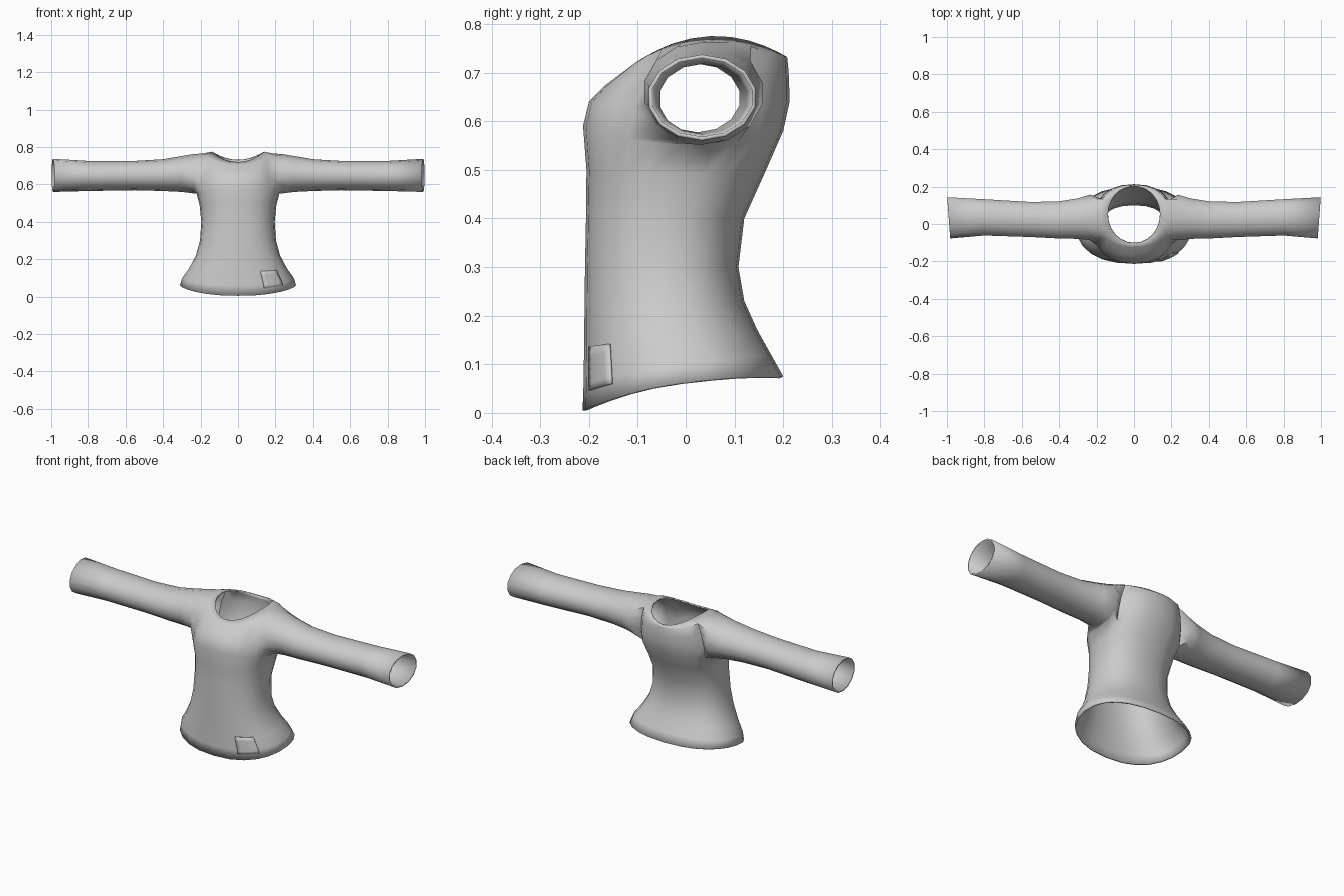
import bpy, bmesh
from math import sin, cos, pi, radians, copysign
from mathutils import Vector

cube = bpy.data.objects.get("Cube")
if cube:
    bpy.data.objects.remove(cube)

# One plain cloth colour
cloth = bpy.data.materials.new("grey cloth")
cloth.use_nodes = True
grey = (0.6, 0.6, 0.6, 1)
cloth.diffuse_color = grey
cloth.node_tree.nodes["Principled BSDF"].inputs["Base Color"].default_value = grey

# Torso rings: half width, front y, back y, front z, side z, back z
TORSO = [
    (.31, -.213, .20, .005, .062, .075),
    (.298, -.211, .175, .06, .1, .12),
    (.262, -.21, .147, .13, .15, .17),
    (.225, -.209, .12, .22, .22, .23),
    (.203, -.208, .108, .3, .3, .3),
    (.196, -.206, .12, .4, .4, .4),
    (.205, -.205, .165, .5, .49, .5),
    (.222, -.212, .2, .59, .553, .58),
    (.22, -.2, .213, .64, .62, .64),
    (.21, -.165, .212, .675, .69, .685),
    (.19, -.125, .21, .705, .765, .715),
    (.14, -.105, .208, .72, .775, .732),
]
# Sleeve rings: x, front y, back y, bottom z, top z
SLEEVE = [
    (.235, -.09, .16, .552, .763),
    (.3, -.082, .14, .56, .752),
    (.4, -.08, .124, .565, .735),
    (.55, -.072, .12, .569, .726),
    (.8, -.064, .135, .565, .726),
    (.99, -.08, .146, .56, .737),
]
SIDES = 24
LOW, HIGH, FIRST, LAST = 7, 10, 4, 8     # armhole rows and columns


def bulge(v, e=.87):
    return copysign(abs(v) ** e, v)


def torso_point(row, a):
    """Point on the torso at a fractional ring and an angle from the front."""
    i = min(int(row), len(TORSO) - 2)
    f = row - i
    w, yf, yb, zf, zs, zb = (p + (q - p) * f for p, q in zip(TORSO[i], TORSO[i + 1]))
    e = 1 if row > HIGH else .87
    c = cos(a)
    z = zs + c * (zf - zb) / 2 + c * c * ((zf + zb) / 2 - zs)
    return Vector((w * bulge(sin(a), e), (yf + yb) / 2 - (yb - yf) / 2 * bulge(c, e), z))


def finish(name, bm):
    me = bpy.data.meshes.new(name)
    bm.to_mesh(me)
    bm.free()
    me.materials.append(cloth)
    ob = bpy.data.objects.new(name, me)
    bpy.context.collection.objects.link(ob)
    bpy.ops.object.select_all(action='DESELECT')
    ob.select_set(True)
    bpy.context.view_layer.objects.active = ob
    bpy.ops.object.shade_smooth_by_angle(angle=radians(50))
    return ob


def shell(ob, thickness, offset):
    mod = ob.modifiers.new("thickness", 'SOLIDIFY')
    mod.thickness = thickness
    mod.offset = offset


# Torso, open at hem, neck and armholes
bm = bmesh.new()
rings = [[bm.verts.new(torso_point(r, 2 * pi * k / SIDES)) for k in range(SIDES)]
         for r in range(len(TORSO))]
for r in range(len(TORSO) - 1):
    for k in range(SIDES):
        hole = FIRST <= k < LAST or SIDES - LAST <= k < SIDES - FIRST
        if LOW <= r < HIGH and hole:
            continue
        n = (k + 1) % SIDES
        bm.faces.new((rings[r][k], rings[r][n], rings[r + 1][n], rings[r + 1][k]))

# Sleeves grow out of the armhole edges
edge = ([(LOW, k) for k in range(FIRST, LAST)]
        + [(r, LAST) for r in range(LOW, HIGH)]
        + [(HIGH, k) for k in range(LAST, FIRST, -1)]
        + [(r, FIRST) for r in range(HIGH, LOW, -1)])
count = len(edge)
for side in (1, -1):
    loop = [rings[r][side * k] for r, k in edge]
    for x, yf, yb, zb, zt in SLEEVE:
        nxt = []
        for k in range(count):
            a = 2 * pi * (k - 2) / count - pi / 2
            slant = .008 * cos(a) if x > .9 else 0
            nxt.append(bm.verts.new((side * (x + slant),
                                     (yf + yb) / 2 + (yb - yf) / 2 * cos(a),
                                     (zb + zt) / 2 + (zt - zb) / 2 * sin(a))))
        for k in range(count):
            n = (k + 1) % count
            quad = (loop[k], loop[n], nxt[n], nxt[k])
            bm.faces.new(quad if side > 0 else quad[::-1])
        loop = nxt
bm.normal_update()
shell(finish("shirt", bm), .008, -1)

# Small patch sewn near the hem on the left front
bm = bmesh.new()
STEPS = 5
grid = [[bm.verts.new(torso_point(.65 + 1.4 * i / STEPS, radians(24 + 25 * j / STEPS)))
         for j in range(STEPS + 1)] for i in range(STEPS + 1)]
for i in range(STEPS):
    for j in range(STEPS):
        bm.faces.new((grid[i][j], grid[i][j + 1], grid[i + 1][j + 1], grid[i + 1][j]))
bm.normal_update()
shell(finish("hem_patch", bm), .005, 1)
